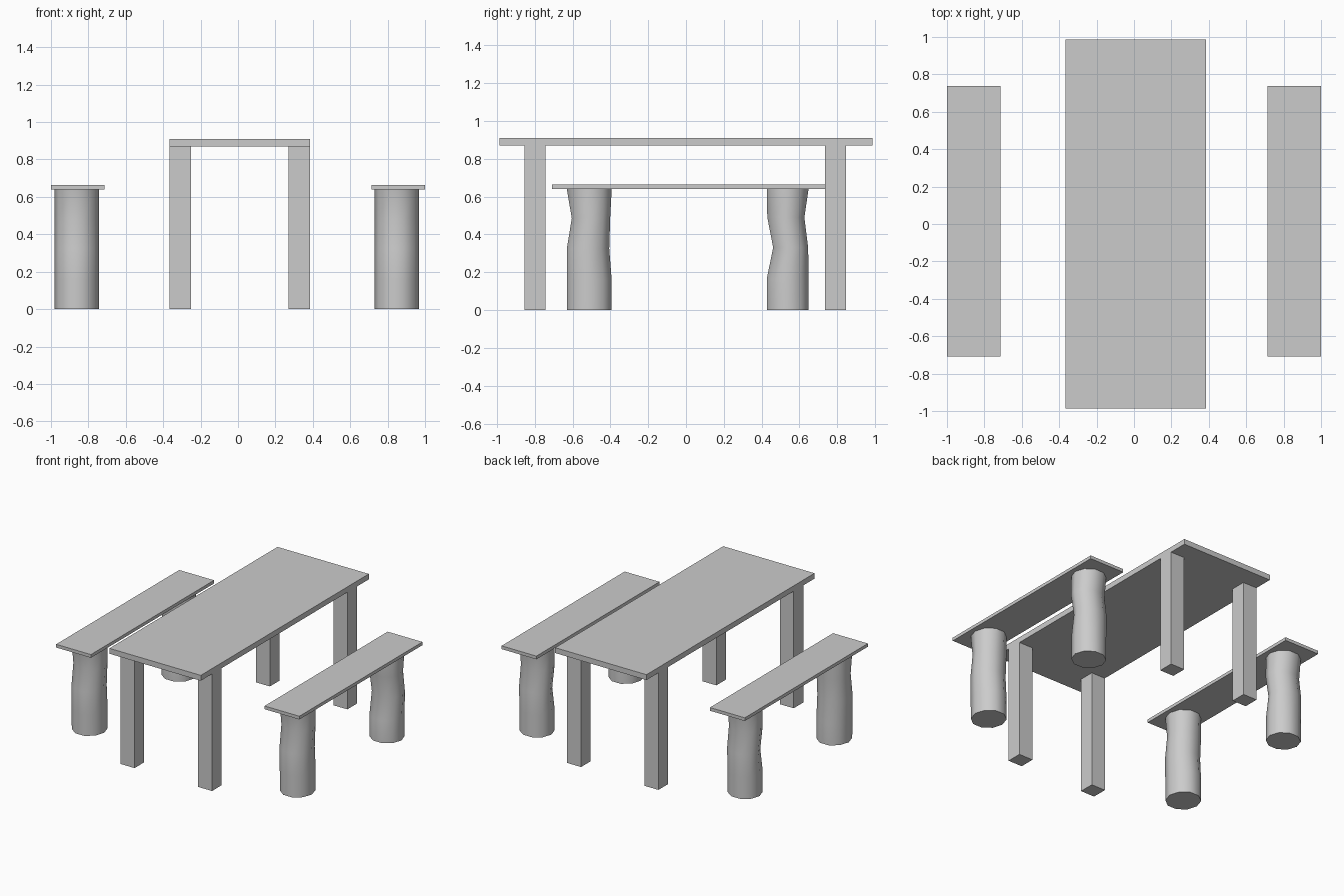
import bpy, bmesh, math

if "Cube" in bpy.data.objects:
    bpy.data.objects.remove(bpy.data.objects["Cube"])


def finish(bm, name):
    bmesh.ops.recalc_face_normals(bm, faces=bm.faces)
    mesh = bpy.data.meshes.new(name)
    bm.to_mesh(mesh)
    bm.free()
    ob = bpy.data.objects.new(name, mesh)
    bpy.context.collection.objects.link(ob)
    return ob


def box(name, x, y, z):
    bm = bmesh.new()
    bmesh.ops.create_cube(bm, size=1)
    for v in bm.verts:
        v.co = [(a + b) / 2 + c * (b - a) for c, (a, b) in zip(v.co, (x, y, z))]
    return finish(bm, name)


def log(name, cx, profile, sides=10, radius=0.119):
    """Gnarled post: each profile entry is (z, y min, y max) of one ring."""
    bm = bmesh.new()
    top_sin = math.sin(math.radians(72))  # y extent of a decagon
    rings = []
    for z, y0, y1 in profile:
        cy, ry = (y0 + y1) / 2, (y1 - y0) / 2 / top_sin
        rings.append([bm.verts.new((cx + radius * math.cos(math.tau * i / sides),
                                    cy + ry * math.sin(math.tau * i / sides), z))
                      for i in range(sides)])
    for lo, hi in zip(rings, rings[1:]):
        for i in range(sides):
            j = (i + 1) % sides
            bm.faces.new((lo[i], lo[j], hi[j], hi[i])).smooth = True
    caps = [bm.faces.new(rings[0][::-1]), bm.faces.new(rings[-1])]
    for cap in caps:
        for e in cap.edges:
            e.smooth = False
    return finish(bm, name)


# Table
box("table_top", (-0.366, 0.385), (-0.987, 0.987), (0.87, 0.91))
for side, x in (("left", (-0.366, -0.252)), ("right", (0.27, 0.385))):
    for end, y in (("front", (-0.855, -0.742)), ("back", (0.734, 0.847))):
        box(f"table_{end}_{side}_leg", x, y, (0, 0.87))

# Bent log profiles for the bench legs
front = [(0, -0.629, -0.393), (0.16, -0.63, -0.393), (0.325, -0.63, -0.406),
         (0.485, -0.604, -0.401), (0.64, -0.63, -0.393)]
back = [(0, 0.427, 0.648), (0.165, 0.427, 0.648), (0.33, 0.461, 0.646),
        (0.49, 0.43, 0.626), (0.64, 0.427, 0.648)]

# Benches
for side, x, cx in (("left", (-1.0, -0.714), -0.862), ("right", (0.714, 1.0), 0.849)):
    box(f"{side}_bench_seat", x, (-0.708, 0.738), (0.64, 0.664))
    log(f"{side}_bench_front_leg", cx, front)
    log(f"{side}_bench_back_leg", cx, back)
